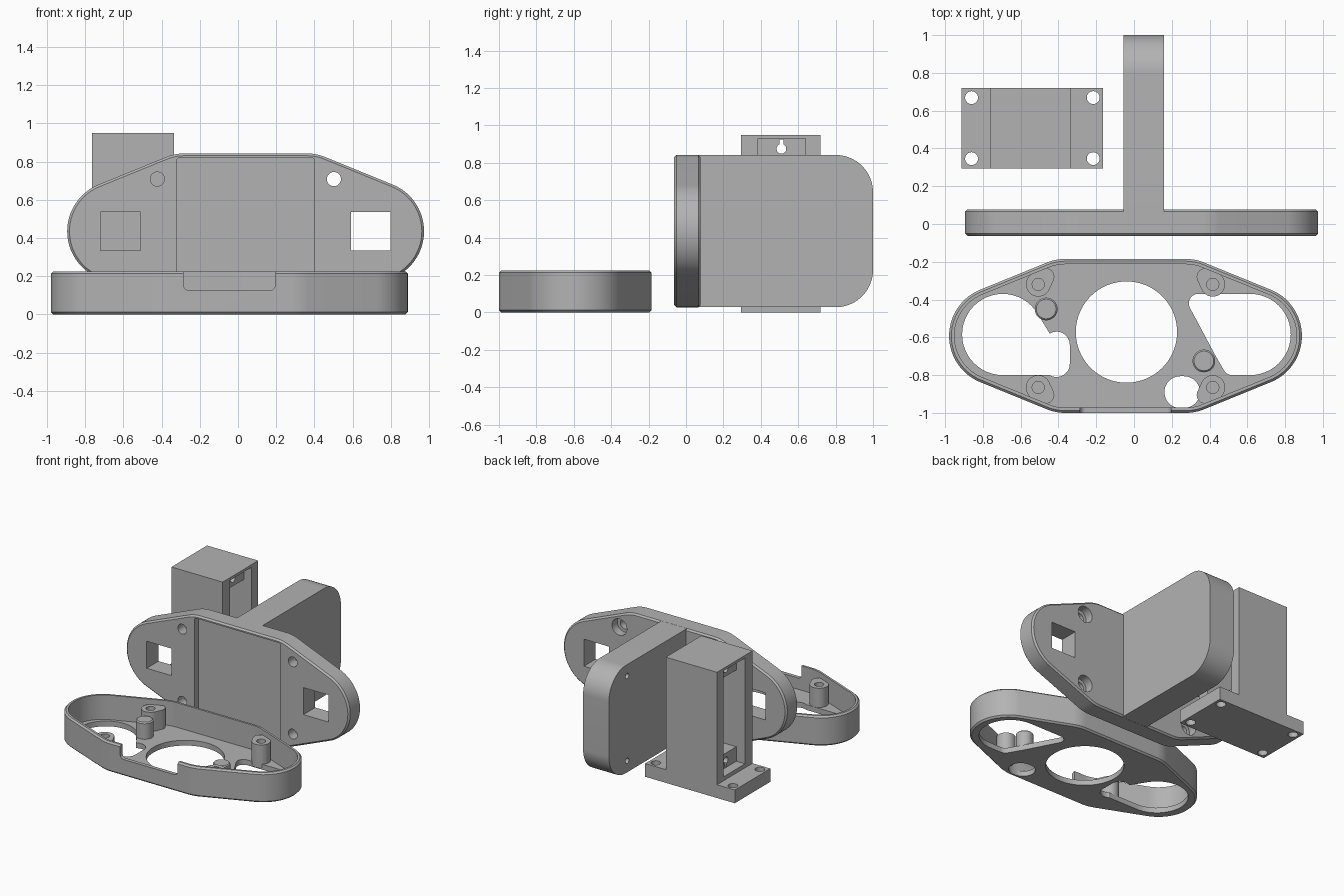
import bpy, bmesh, math
from mathutils import Vector
from mathutils.geometry import convex_hull_2d

if "Cube" in bpy.data.objects:
    bpy.data.objects.remove(bpy.data.objects["Cube"])

grey = bpy.data.materials.new("plain grey")
grey.use_nodes = True
grey.diffuse_color = (0.45, 0.45, 0.45, 1)
grey.node_tree.nodes["Principled BSDF"].inputs["Base Color"].default_value = (0.45, 0.45, 0.45, 1)

AXES = {"x": lambda u, v, w: (w, u, v),
        "y": lambda u, v, w: (u, w, v),
        "z": lambda u, v, w: (u, v, w)}


def hull(*circles, n=48):
    """Outline wrapped around circles given as (u, v, radius)."""
    pts = {(round(u + r * math.cos(math.tau * i / n), 4), round(v + r * math.sin(math.tau * i / n), 4))
           for u, v, r in circles for i in range(n)}
    pts = [Vector(p) for p in sorted(pts)]
    return [pts[i] for i in convex_hull_2d(pts)]


def rect(u0, u1, v0, v1, r=0):
    return hull(*[(u, v, r) for u in (u0 + r, u1 - r) for v in (v0 + r, v1 - r)])


def apply(ob, mod):
    bpy.context.view_layer.objects.active = ob
    bpy.ops.object.modifier_apply(modifier=mod.name)


def prism(name, outline, axis, w0, w1, chamfer=0):
    """Outline extruded along an axis, optionally with chamfered rims."""
    bm = bmesh.new()
    low, high = ([bm.verts.new(AXES[axis](p.x, p.y, w)) for p in outline] for w in (w0, w1))
    bm.faces.new(low)
    bm.faces.new(high)
    for i in range(len(low)):
        j = (i + 1) % len(low)
        bm.faces.new((low[i], low[j], high[j], high[i]))
    bmesh.ops.recalc_face_normals(bm, faces=bm.faces)
    me = bpy.data.meshes.new(name)
    bm.to_mesh(me)
    bm.free()
    me.materials.append(grey)
    ob = bpy.data.objects.new(name, me)
    bpy.context.collection.objects.link(ob)
    if chamfer:
        mod = ob.modifiers.new("chamfer", "BEVEL")
        mod.width, mod.segments, mod.limit_method = chamfer, 1, "ANGLE"
        mod.angle_limit = math.radians(60)
        apply(ob, mod)
    return ob


def boolean(ob, outline, axis, w0, w1, operation="DIFFERENCE"):
    tool = prism("tool", outline, axis, w0, w1)
    mod = ob.modifiers.new("boolean", "BOOLEAN")
    mod.operation, mod.solver, mod.object = operation, "EXACT", tool
    apply(ob, mod)
    me = tool.data
    bpy.data.objects.remove(tool)
    bpy.data.meshes.remove(me)


def finish(ob):
    bpy.ops.object.select_all(action="DESELECT")
    ob.select_set(True)
    bpy.context.view_layer.objects.active = ob
    bpy.ops.object.shade_smooth_by_angle(angle=math.radians(25))


def body_outline(cx, cy, inset=0):
    """Long tapered shape shared by the tray and the face plate."""
    ends = [(cx + s * 0.67, cy, 0.264 - inset) for s in (-1, 1)]
    corners = [(cx + s * 0.32, cy + t * 0.155, 0.2525 - inset) for s in (-1, 1) for t in (-1, 1)]
    return hull(*ends, *corners, n=96)


# Tray: floor and thin wall
TX, TY = -0.045, -0.5925
tray = prism("tray", body_outline(TX, TY), "z", 0, 0.225, chamfer=0.012)
boolean(tray, body_outline(TX, TY, 0.028), "z", 0.04, 0.4)

# Floor openings and front wall notch
for opening in (hull((-0.04, -0.572, 0.268), n=96),
                hull((0.615, -0.585, 0.215), (0.34, -0.42, 0.05), (0.52, -0.75, 0.05)),
                hull((-0.695, -0.585, 0.215), (-0.455, -0.585, 0.01), (-0.45, -0.77, 0.03)),
                hull((-0.41, -0.64, 0.07), (-0.41, -0.74, 0.07)),
                hull((0.245, -0.89, 0.084), (0.265, -0.89, 0.084))):
    boolean(tray, opening, "z", -0.1, 0.1)
boolean(tray, rect(-0.285, 0.195, 0.125, 0.4, 0.03), "y", -1.1, -0.95)
finish(tray)

# Screw posts beside the wall
for sx, side in ((-1, "right"), (1, "left")):
    for sy, end in ((-1, "front"), (1, "back")):
        x, y = TX + sx * 0.462, TY + sy * 0.273
        post = prism(f"{end}_{side}_post", hull((x, y, 0.065), (x - sx * 0.04, y + sy * 0.04, 0.045)),
                     "z", 0.01, 0.185)
        boolean(post, hull((x, y, 0.032)), "z", 0.06, 0.3)
        finish(post)

# Round locating pins
for name, x, y in (("right_pin", -0.465, -0.45), ("left_pin", 0.37, -0.725)):
    finish(prism(name, hull((x, y, 0.06)), "z", 0.005, 0.165, chamfer=0.008))

# Upright face plate with a shallow pocket, windows and screw holes
PX, PZ = 0.04, 0.435
plate = prism("face_plate", body_outline(PX, PZ), "y", -0.063, 0.078, chamfer=0.012)
boolean(plate, rect(PX - 0.36, PX + 0.36, PZ - 0.385, PZ + 0.385, 0.015), "y", -0.2, -0.015)
for s in (-1, 1):
    wx = PX + s * 0.655
    boolean(plate, rect(wx - 0.104, wx + 0.104, PZ - 0.102, PZ + 0.102), "y", -0.2, 0.2)
    for t in (-1, 1):
        x, z = PX + s * 0.462, PZ + t * 0.273
        boolean(plate, hull((x, z, 0.037)), "y", -0.2, 0.2)
        boolean(plate, hull((x, z, 0.062)), "y", 0.015, 0.2)
finish(plate)

# Rear arm with rounded back corners and two small side holes
arm = prism("rear_arm", hull((0.8, 0.228, 0.2), (0.8, 0.642, 0.2), (0.06, 0.028, 0), (0.06, 0.842, 0), n=96),
            "x", -0.055, 0.16)
for t in (-1, 1):
    boolean(arm, hull((0.78, PZ + t * 0.32, 0.02)), "x", -0.1, 0.0)
finish(arm)

# Bracket: mounting flange and tall column with a stepped slot
bracket = prism("bracket", rect(-0.912, -0.163, 0.295, 0.72), "z", 0, 0.1)
boolean(bracket, rect(-0.763, -0.335, 0.295, 0.72), "z", 0.05, 0.95, "UNION")
for x in (-0.86, -0.216):
    for y in (0.346, 0.669):
        boolean(bracket, hull((x, y, 0.034)), "z", -0.1, 0.2)
boolean(bracket, rect(0.385, 0.64, 0.24, 0.82), "x", -1, 0)
for x0, x1 in ((-1, -0.69), (-0.40, 0)):
    boolean(bracket, rect(0.385, 0.64, 0.13, 0.93), "x", x0, x1)
for z, far in ((0.875, 0.925), (0.185, 0.135)):
    boolean(bracket, hull((0.51, z, 0.026)), "x", -0.8, -0.2)
    boolean(bracket, rect(0.5, 0.52, min(z, far), max(z, far)), "x", -0.8, -0.2)
finish(bracket)
